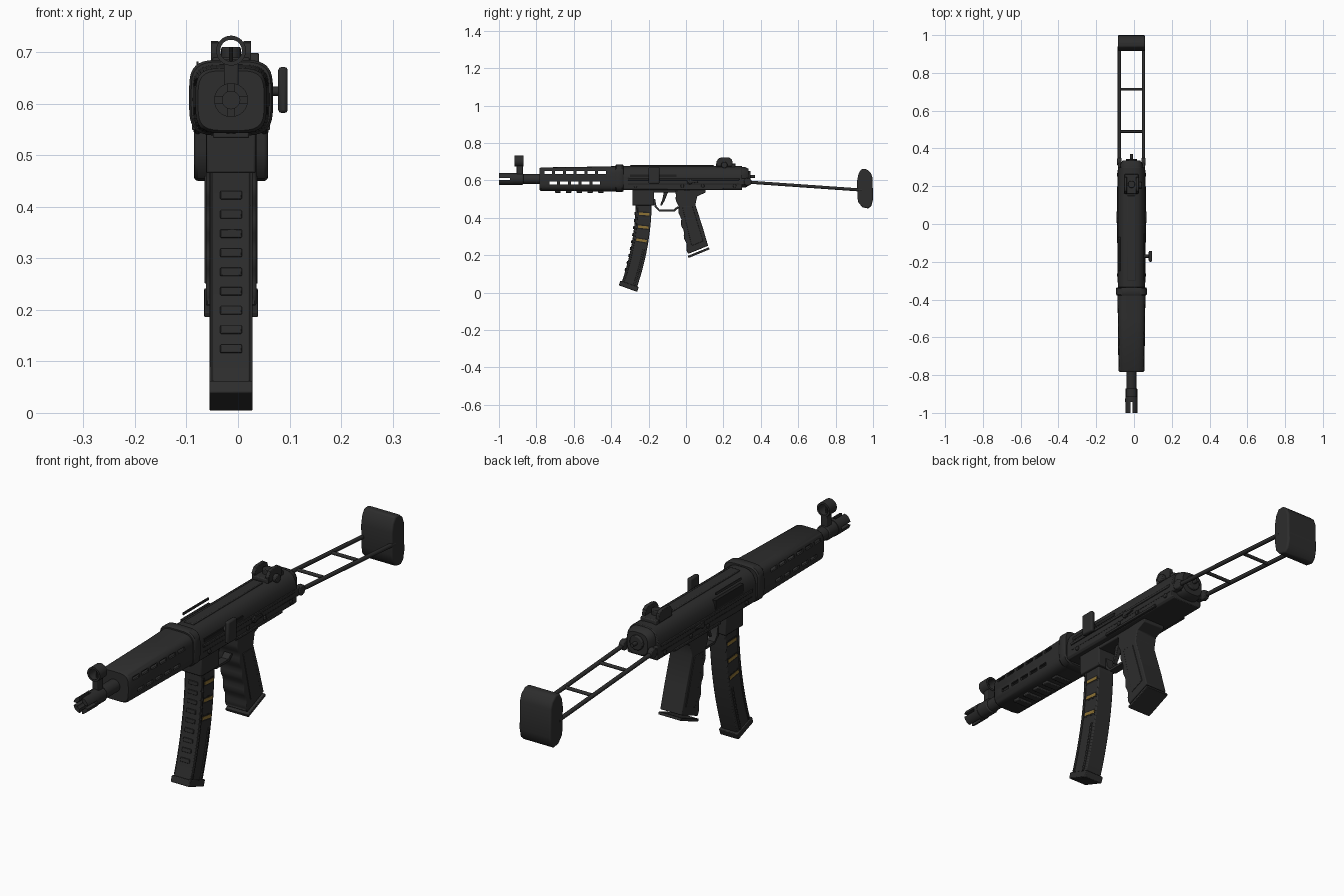
import bpy, bmesh, math
from mathutils import Vector

if "Cube" in bpy.data.objects:
    bpy.data.objects.remove(bpy.data.objects["Cube"])

CX = -0.0135            # centre plane of the gun body


def material(name, rgb):
    m = bpy.data.materials.new(name)
    m.diffuse_color = (*rgb, 1)
    m.use_nodes = True
    m.node_tree.nodes["Principled BSDF"].inputs["Base Color"].default_value = m.diffuse_color
    return m


BLACK = material("gunmetal_black", (0.026, 0.026, 0.026))
DARK = material("deep_black", (0.014, 0.014, 0.014))
BRASS = material("brass", (0.27, 0.17, 0.035))


def finish(name, bm, mat, bevel=0.0, seg=2):
    bmesh.ops.recalc_face_normals(bm, faces=bm.faces)
    me = bpy.data.meshes.new(name)
    bm.to_mesh(me)
    bm.free()
    me.materials.append(mat)
    ob = bpy.data.objects.new(name, me)
    bpy.context.collection.objects.link(ob)
    if bevel:
        b = ob.modifiers.new("bevel", 'BEVEL')
        b.width, b.segments, b.limit_method = bevel, seg, 'ANGLE'
        b.angle_limit = math.radians(40)
    return ob


def skin(name, rings, mat, bevel=0.0, seg=2):
    """Join equal rings of points and cap both ends."""
    bm = bmesh.new()
    vs = [[bm.verts.new(p) for p in r] for r in rings]
    n = len(vs[0])
    for a, b in zip(vs, vs[1:]):
        for i in range(n):
            bm.faces.new((a[i], a[(i + 1) % n], b[(i + 1) % n], b[i]))
    bm.faces.new(vs[0])
    bm.faces.new(vs[-1])
    return finish(name, bm, mat, bevel, seg)


def prism(name, yz, x0, x1, mat=BLACK, bevel=0.0, seg=2):
    return skin(name, [[(x, y, z) for y, z in yz] for x in (x0, x1)], mat, bevel, seg)


def box(name, x, y, z, mat=BLACK, bevel=0.0):
    return prism(name, [(y[0], z[0]), (y[1], z[0]), (y[1], z[1]), (y[0], z[1])], x[0], x[1], mat, bevel)


def rod(name, p0, p1, r, mat=BLACK, n=20, bevel=0.0, r1=None):
    p0, p1 = Vector(p0), Vector(p1)
    q = (p1 - p0).to_track_quat('Z', 'Y')
    ring = lambda p, r: [p + q @ Vector((r * math.cos(t), r * math.sin(t), 0))
                         for t in (2 * math.pi * i / n for i in range(n))]
    return skin(name, [ring(p0, r), ring(p1, r if r1 is None else r1)], mat, bevel)


def loft(name, stations, mat=BLACK, power=4, n=40, bevel=0.0):
    """Squircle sections along y: (y, half width, half height, centre z)."""
    rings = []
    for y, w, h, zc in stations:
        ring = []
        for i in range(n):
            t = 2 * math.pi * i / n
            c, s = math.cos(t), math.sin(t)
            f = lambda v: math.copysign(abs(v) ** (2 / power), v)
            ring.append((CX + w * f(c), y, zc + h * f(s)))
        rings.append(ring)
    return skin(name, rings, mat, bevel)


def cut(ob, boxes):
    """Subtract a list of (x, y, z) ranges."""
    bm = bmesh.new()
    for x, y, z in boxes:
        g = bmesh.ops.create_cube(bm, size=1)["verts"]
        for v in g:
            v.co = [(r[0] + r[1]) / 2 + c * (r[1] - r[0]) for r, c in zip((x, y, z), v.co)]
    tool = finish("slot_cutter", bm, DARK)
    m = ob.modifiers.new("slots", 'BOOLEAN')
    m.operation, m.solver, m.object = 'DIFFERENCE', 'EXACT', tool
    bpy.context.view_layer.objects.active = ob
    for mod in [k.name for k in ob.modifiers]:
        bpy.ops.object.modifier_apply(modifier=mod)
    bpy.data.objects.remove(tool)


def tube(name, y0, y1, z, ro, ri, n=32):
    circ = lambda y, r: [(CX + r * math.cos(2 * math.pi * i / n), y, z + r * math.sin(2 * math.pi * i / n)) for i in range(n)]
    bm = bmesh.new()
    rings = [[bm.verts.new(p) for p in circ(y, r)] for y, r in ((y0, ro), (y1, ro), (y1, ri), (y0, ri))]
    for k in range(4):
        a, b = rings[k], rings[(k + 1) % 4]
        for i in range(n):
            bm.faces.new((a[i], a[(i + 1) % n], b[(i + 1) % n], b[i]))
    return finish(name, bm, BLACK)


# barrel and slotted muzzle
BZ = 0.607
rod("barrel", (CX, -0.93, BZ), (CX, -0.775, BZ), 0.026, n=28)
rod("inner_barrel", (CX, -0.78, BZ + .006), (CX, -0.35, BZ + .006), 0.016)
muzzle = tube("muzzle_brake", -1.0, -0.925, BZ, 0.033, 0.017)
cut(muzzle, [((CX - .1, CX + .1), (-1.1, -0.942), (BZ - .006, BZ + .006)),
             ((CX - .006, CX + .006), (-1.1, -0.942), (BZ - .1, BZ + .1))])
rod("muzzle_collar", (CX, -0.93, BZ), (CX, -0.87, BZ), 0.031, n=28, bevel=0.004)

# front sight
tube("front_sight_ring", -0.917, -0.87, 0.703, 0.029, 0.021)
box("front_sight_post", (CX - .014, CX + .014), (-0.905, -0.872), (0.615, 0.68), bevel=0.003)
rod("front_sight_pin", (CX, -0.893, 0.675), (CX, -0.893, 0.71), 0.004, n=10)

# hollow handguard with two rows of slots
hg = loft("handguard", [(-0.783, .064, .058, .606), (-0.775, .069, .063, .606),
                        (-0.5, .072, .066, .607), (-0.37, .0745, .068, .608)])
s = hg.modifiers.new("shell", 'SOLIDIFY')
s.thickness, s.offset = 0.008, -1
slots = []
for z, y0, num in ((0.642, -0.757, 6), (0.586, -0.730, 5)):
    slots += [((-.3, .3), (y0 + i * .0575, y0 + i * .0575 + .041), (z - .007, z + .007)) for i in range(num)]
cut(hg, slots)
for i in range(5):
    y = -0.70 + i * .0575
    box("handguard_lower_rib", (CX - .035, CX + .035), (y, y + .03), (0.533, 0.548), bevel=0.003)
loft("handguard_collar", [(-0.378, .0775, .070, .6115), (-0.372, .0815, .074, .6115),
                          (-0.341, .0815, .074, .6115), (-0.335, .0775, .070, .6115)])

# receiver: pressed section with rounded top
half = [(.064, .548), (.0715, .556), (.0715, .615), (.066, .64), (.055, .66), (.038, .672), (.018, .676)]
prof = half + [(-x, z) for x, z in reversed(half)]
skin("receiver", [[(CX + x, y, z) for x, z in prof] for y in (-0.336, 0.30)], BLACK, 0.003)
box("receiver_top_rib", (CX - .022, CX + .022), (-0.30, 0.15), (0.67, 0.681), bevel=0.003)
for sx in (-1, 1):
    side = lambda a, b: sorted((CX + sx * a, CX + sx * b))
    box("side_rail", side(.066, .075), (-0.31, 0.285), (0.600, 0.612), bevel=0.002)
    box("lower_side_lip", side(.066, .076), (-0.10, 0.20), (0.549, 0.560), bevel=0.002)
    box("side_seam", side(.06, .0722), (-0.31, 0.285), (0.578, 0.582), DARK)
    for y in (-0.27, -0.02, 0.09, 0.26):
        rod("receiver_pin", (CX, y, 0.57), (CX + sx * .077, y, 0.57), 0.009, n=14, bevel=0.002)
    rod("selector_hub", (CX, 0.02, 0.592), (CX + sx * .079, 0.02, 0.592), 0.014, n=18, bevel=0.002)
    prism("selector_lever", [(.01, .588), (.02, .583), (.065, .59), (.065, .598), (.02, .602)], *side(.072, .08), bevel=0.001)

# ejection port with raised edge on the left
box("ejection_port", (CX - .0725, CX - .045), (-0.25, -0.07), (0.618, 0.655), DARK)
box("ejection_port_edge", (CX - .067, CX - .063), (-0.245, -0.08), (0.672, 0.682))

# cocking handle on the right
box("cocking_slot", (CX + .05, CX + .0725), (-0.30, -0.05), (0.618, 0.632), DARK)
rod("cocking_stem", (0.03, -0.17, 0.624), (0.082, -0.17, 0.624), 0.009, n=16)
box("cocking_handle", (0.078, 0.0965), (-0.2, -0.142), (0.582, 0.671), bevel=0.006)

# rear cap and sight
loft("rear_cap", [(0.295, .06, .056, .616), (0.318, .058, .054, .616), (0.335, .047, .045, .616)], power=3)
rod("rear_button", (CX, 0.33, 0.62), (CX, 0.345, 0.62), 0.03, n=20, bevel=0.004)
rod("rear_nub", (CX, 0.34, 0.62), (CX, 0.37, 0.62), 0.008, n=12)
box("rear_sight_base", (CX - .036, CX + .036), (0.16, 0.265), (0.665, 0.69), bevel=0.004)
ear = [(.165, .675), (.162, .70), (.175, .718), (.19, .722), (.23, .722), (.245, .712), (.25, .695), (.245, .675)]
for sx in (-1, 1):
    prism("rear_sight_ear", ear, *sorted((CX + sx * .024, CX + sx * .039)), bevel=0.002)
rod("rear_sight_drum", (CX, 0.21, 0.67), (CX, 0.21, 0.71), 0.019, n=20, bevel=0.003)
rod("rear_sight_knob", (CX + .03, 0.205, 0.682), (CX + .054, 0.205, 0.682), 0.017, n=18, bevel=0.003)

# magazine well, trigger housing, guard and trigger
box("magazine_well", (CX - .048, CX + .048), (-0.286, -0.17), (0.465, 0.56), bevel=0.004)
box("trigger_housing", (CX - .046, CX + .046), (-0.18, 0.10), (0.535, 0.56), bevel=0.004)
outer = [(-.175, .50), (-.168, .458), (-.145, .434), (-.06, .434), (-.036, .455)]
inner = [(-.046, .461), (-.066, .444), (-.142, .444), (-.158, .462), (-.165, .50)]
prism("trigger_guard", outer + inner, CX - .016, CX + .016)
prism("trigger", [(-.118, .54), (-.126, .50), (-.138, .468), (-.13, .464), (-.115, .49), (-.095, .54)], CX - .009, CX + .009, bevel=0.002)

# pistol grip with finger ridges and base plate
front = []
for i in range(25):
    t = i / 24
    front.append((-.062 + .072 * t + .004 * math.sin(t * 5 * 2 * math.pi), .545 - .335 * t))
back = [(.012, .207), (.118, .25), (.092, .34), (.05, .47), (.06, .515), (.105, .535), (.105, .552)]
prism("pistol_grip", front + back, CX - .049, CX + .049, BLACK, 0.009, 3)
prism("grip_base_plate", [(.014, .185), (.126, .231), (.122, .242), (.010, .196)], CX - .052, CX + .052, BLACK, 0.002)
for sx in (-1, 1):
    prism("grip_side_panel", [(-.02, .46), (.035, .46), (.092, .275), (.03, .25)],
          *sorted((CX + sx * .045, CX + sx * .0515)), bevel=0.002)

# curved magazine, all parts follow one arc
R, Y0, Z0, END = 1.4, -0.226, 0.50, 0.349


def arc(name, a0, a1, r0, r1, x0, x1, mat=BLACK, bevel=0.0, n=12):
    P = lambda a, r: (Y0 - R + (R + r) * math.cos(a), Z0 - (R + r) * math.sin(a))
    ts = [a0 + (a1 - a0) * i / n for i in range(n + 1)]
    return prism(name, [P(a, r0) for a in ts] + [P(a, r1) for a in reversed(ts)], x0, x1, mat, bevel)


arc("magazine_body", 0, END - .004, -.043, .043, CX - .0375, CX + .0375, BLACK, 0.004)
arc("magazine_base", END - .019, END, -.052, .052, CX - .042, CX + .042, BLACK, 0.003, 3)
for i in range(9):
    a = math.asin((Z0 - .42 + i * .0385) / R)
    arc("magazine_front_rib", a - .006, a + .006, -.048, -.04, CX - .021, CX + .021, BLACK, 0.002, 2)
for sx in (-1, 1):
    side = lambda a, b: sorted((CX + sx * a, CX + sx * b))
    arc("magazine_edge_rib", .02, END - .02, -.040, -.030, *side(.036, .0415), bevel=0.002)
    arc("magazine_back_rib", .19, END - .02, .020, .030, *side(.036, .0415), bevel=0.002)
    for a in (.057, .107, .158):
        arc("magazine_window", a - .009, a + .009, -.026, .037, *side(.036, .0382), DARK, n=2)
        arc("cartridge", a - .0045, a + .0045, -.023, .034, *side(.037, .0395), BRASS, n=2)

# skeleton stock: rods, cross bars, hinges, butt
for sx in (-1, 1):
    x = CX + sx * .0645
    rod("stock_rod", (x, 0.31, 0.592), (x, 0.94, 0.548), 0.0085, n=14)
    rod("stock_hinge", (x - .011, 0.33, 0.592), (x + .011, 0.33, 0.592), 0.021, n=18, bevel=0.004)
    box("stock_lug", sorted((CX + sx * .03, CX + sx * .072)), (0.27, 0.325), (0.575, 0.61), bevel=0.005)
for y in (0.49, 0.714):
    z = 0.592 - (y - .31) * .07
    rod("stock_cross_bar", (CX - .068, y, z), (CX + .068, y, z), 0.007, n=12)
butt = [(.915, .60), (.922, .635), (.938, .66), (.965, .66), (.988, .64), (.997, .615),
        (1.0, .50), (.992, .465), (.975, .449), (.945, .455), (.922, .48), (.916, .51)]
prism("butt_plate", butt, CX - .0715, CX + .0715, BLACK, 0.007, 3)

# smooth shading with sharp edges kept
bpy.ops.object.select_all(action='SELECT')
bpy.context.view_layer.objects.active = bpy.data.objects["receiver"]
bpy.ops.object.shade_smooth_by_angle(angle=math.radians(35))
